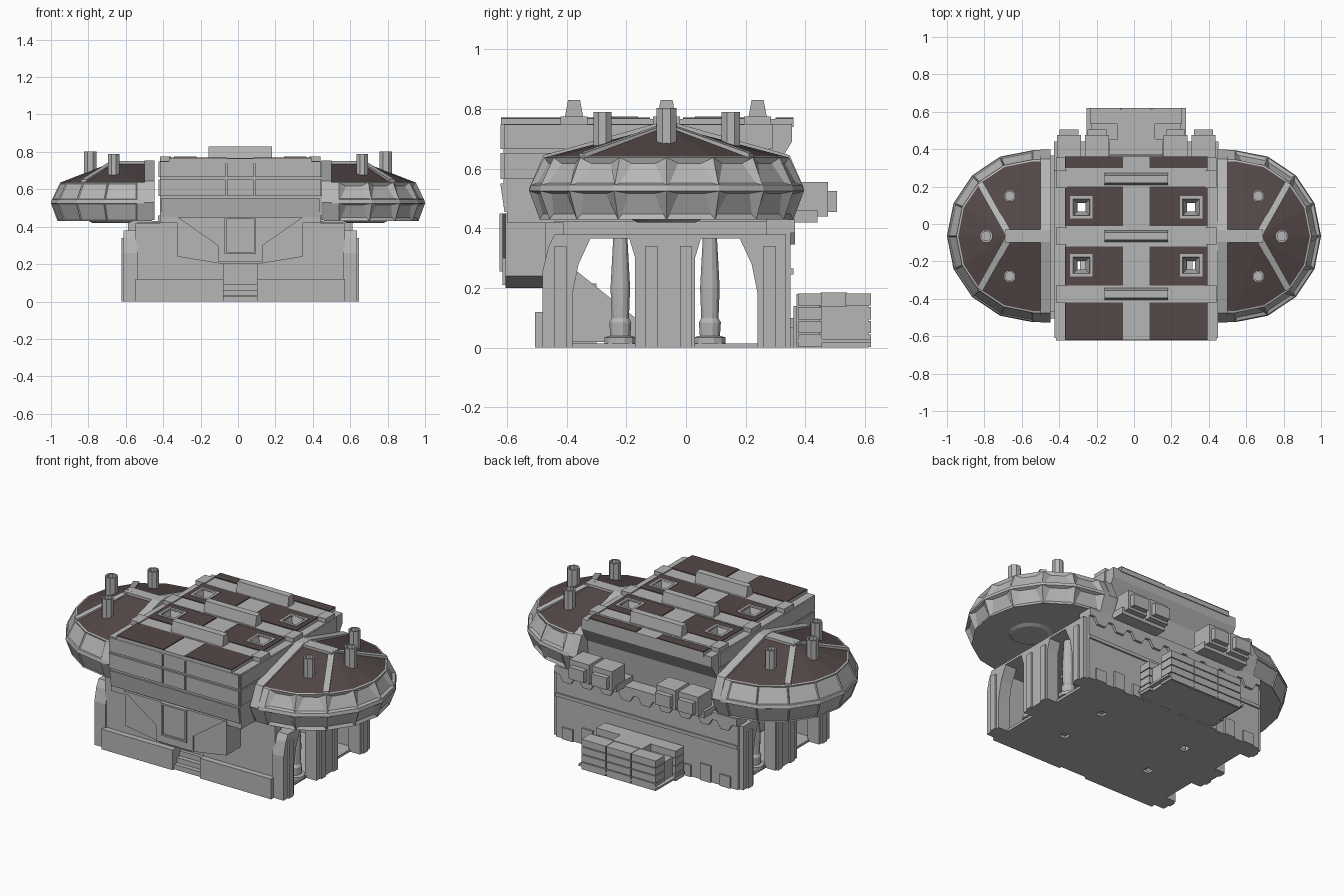
import bpy, bmesh, math
from mathutils import Vector

if "Cube" in bpy.data.objects:
    bpy.data.objects.remove(bpy.data.objects["Cube"])

CX = 0.012          # centre line of the main building
YC = -0.065         # centre line of the side pods


def material(name, rgb):
    m = bpy.data.materials.new(name)
    m.use_nodes = True
    col = (*rgb, 1)
    m.diffuse_color = col
    m.node_tree.nodes["Principled BSDF"].inputs["Base Color"].default_value = col
    return m


GREY = material("light_grey", (0.47, 0.47, 0.47))
BROWN = material("dark_brown", (0.09, 0.065, 0.065))


def finish(name, bm, mats, x=CX):
    bmesh.ops.recalc_face_normals(bm, faces=bm.faces)
    me = bpy.data.meshes.new(name)
    bm.to_mesh(me)
    bm.free()
    for m in mats:
        me.materials.append(m)
    ob = bpy.data.objects.new(name, me)
    ob.location.x = x
    bpy.context.collection.objects.link(ob)
    return ob


def loft(bm, rings):
    vs = [[bm.verts.new(p) for p in r] for r in rings]
    n = len(vs[0])
    for a, b in zip(vs, vs[1:]):
        for i in range(n):
            bm.faces.new((a[i], a[(i + 1) % n], b[(i + 1) % n], b[i]))
    bm.faces.new(vs[0])
    bm.faces.new(vs[-1])


def prism(name, pts, axis, a, b, mat=GREY, x=CX):
    """Extrude a 2D outline along x (outline is y,z) or y (outline is x,z)."""
    bm = bmesh.new()
    put = (lambda p, t: (t, p[0], p[1])) if axis == "x" else (lambda p, t: (p[0], t, p[1]))
    loft(bm, [[put(p, t) for p in pts] for t in (a, b)])
    return finish(name, bm, [mat], x)


def box(name, x0, x1, y0, y1, z0, z1, mat=GREY):
    return prism(name, [(x0, z0), (x1, z0), (x1, z1), (x0, z1)], "y", y0, y1, mat)


def lathe(name, x, y, prof, n=8):
    bm = bmesh.new()
    loft(bm, [[(x + r * math.cos(math.tau * (i + .5) / n),
                y + r * math.sin(math.tau * (i + .5) / n), z) for i in range(n)]
              for r, z in prof])
    return finish(name, bm, [GREY], 0)


def beam(name, a, b, w, h):
    a, b = Vector(a), Vector(b)
    side = (b - a).cross(Vector((0, 0, 1))).normalized() * w / 2
    up = Vector((0, 0, h))
    bm = bmesh.new()
    loft(bm, [[p - side - up, p + side - up, p + side + up, p - side + up] for p in (a, b)])
    return finish(name, bm, [GREY], 0)


# Skylight shafts, used as one hidden cutter
LIGHTS = [(x, y) for x in (-0.293, 0.293) for y in (0.09, -0.22)]
bm = bmesh.new()
for x, y in LIGHTS:
    loft(bm, [[(x + i * s, y + j * s, z) for i, j in ((-1, -1), (1, -1), (1, 1), (-1, 1))]
              for s, z in ((.022, -.1), (.022, .71), (.05, .79))])
cutter = finish("skylight_cutter", bm, [GREY])
cutter.hide_render = True
cutter.hide_set(True)


def pierce(ob):
    mod = ob.modifiers.new("skylights", "BOOLEAN")
    mod.operation = "DIFFERENCE"
    mod.solver = "EXACT"
    mod.object = cutter


# Main body and roof slab
pierce(prism("main_body", [(-.612, .75), (-.612, .55), (-.6, .45), (-.6, .42), (.28, .42),
                           (.30, .6), (.355, .69), (.355, .75)], "x", -.43, .43))
pierce(box("roof_slab", -.38, .38, -.62, .36, .74, .766))
for i, (y0, y1) in enumerate([(.3, .36), (-.01, .2), (-.33, -.12), (-.62, -.42)]):
    for s in (-1, 1):
        x0, x1 = sorted((s * .07, s * .38))
        plate = box("roof_panel", x0, x1, y0, y1, .765, .771, BROWN)
        if i in (1, 2):
            pierce(plate)
for x, y in LIGHTS:
    pierce(box("skylight_frame", x - .06, x + .06, y - .06, y + .06, .763, .775))
for y in (.24, -.065, -.375):
    box("roof_crossbeam", -.43, .43, y - .042, y + .042, .72, .768)
    prism("roof_fin", [(y - .033, .76), (y + .033, .76), (y + .02, .83), (y - .02, .83)],
          "x", -.17, .17)
    for s in (-1, 1):
        box("beam_end", s * .4 - .03, s * .4 + .03, y - .045, y + .045, .74, .775)

# Facade and flank panels
for z0, z1 in ((.565, .652), (.665, .748)):
    for x0, x1 in ((-.428, -.08), (-.07, .07), (.08, .428)):
        box("front_panel", x0, x1, -.622, -.6, z0, z1)
    for s in (-1, 1):
        box("flank_panel", s * .433 - .005, s * .433 + .005, -.61, .29, z0, z1)
prism("front_band", [(-.622, .55), (-.608, .455), (-.59, .455), (-.59, .55)], "x", -.425, .425)

# Lower prow with door
prism("prow", [(-.335, .45), (-.335, .24), (-.09, .2), (.09, .2), (.335, .24), (.335, .45)],
      "y", -.605, -.42)
prism("prow_face", [(-.335, .45), (-.12, .3), (-.12, .21), (.12, .21), (.12, .3), (.335, .45)],
      "y", -.615, -.6)
for s in (-1, 1):
    box("door_jamb", s * .078 - .005, s * .078 + .005, -.624, -.61, .26, .45)
for z in (.26, .445):
    box("door_rail", -.083, .083, -.624, -.61, z - .005, z + .005)

# Lower hall: floor, ceiling, front wall, entrance stairs
for s in (-1, 1):
    x0, x1 = sorted((s * .09, s * .56))
    box("front_plinth", x0, x1, -.505, -.44, 0, .12)
    box("front_wall", x0, x1, -.47, -.41, 0, .42)
    pierce(box("floor", x0, x1, -.44, .34, 0, .015))
pierce(box("floor_middle", -.09, .09, -.3, .34, 0, .015))
pierce(box("ceiling", -.55, .55, -.44, .33, .37, .425))
for i in range(7):
    box("stair", -.09, .09, -.49 + i * .025, -.3, i * .031, i * .031 + .03)
prism("inner_ramp", [(-.42, .02), (-.42, .3), (-.37, .26), (-.17, .1), (-.17, .02)],
      "x", -.3, .3)

# Arched side walls with columns
half = [(.1, 0), (.1, .3), (.08, .366), (-.05, .366), (-.09, .28), (-.11, .18), (-.11, 0)]
arch_a = [(-.27 + y, z) for y, z in reversed(half)]
arch_b = [(.13 - y, z) for y, z in half]
outline = ([(-.48, 0)] + arch_a + arch_b + [(.335, 0), (.335, .38), (-.44, .38),
                                            (-.46, .34), (-.48, .26)])
for s in (-1, 1):
    prism("arched_wall", outline, "x", s * .55, s * .625)
    for y in (-.115, .0, -.42, .28):
        prism("wall_rib", [(y - .02, 0), (y + .02, 0), (y + .02, .34), (y - .02, .34)],
              "x", s * .6, s * .635)
    for y in (-.22, .08):
        lathe("column", CX + s * .52, y, [(.055, .015), (.055, .035), (.035, .04), (.038, .085),
                                          (.03, .1), (.034, .2), (.024, .38)], 12)

# Rear wall with toothed relief
box("rear_wall", -.6, .6, .27, .35, 0, .43)
box("rear_cornice", -.6, .6, .34, .365, .385, .43)
box("rear_belt", -.6, .6, .34, .36, .245, .265)
for i in range(9):
    x = -.52 + i * .13
    prism("rear_tooth", [(x - .05, .385), (x + .05, .385), (x + .025, .345), (x - .025, .345)],
          "y", .34, .365)
    box("rear_buttress", x - .035, x + .035, .34, .36, 0, .1 if i % 2 else .07)

# Equipment boxes on the rear ledge
for s in (-1, 1):
    box("equipment_base", s * .29 - .15, s * .29 + .15, .28, .44, .42, .46)
    for x in (s * .21, s * .36):
        box("equipment_box", x - .065, x + .065, .35, .475, .44, .555)
        box("equipment_cap", x - .05, x + .05, .46, .505, .455, .525)

# Rear annex: stacked slabs with a recessed middle
box("annex_core", -.24, .24, .36, .61, 0, .14)
for i in range(4):
    z = .003 + i * .046
    box("annex_inner_slab", -.262, .262, .375, .455, z, z + .041)
    for x in (-.165, 0, .165):
        box("annex_outer_slab", x - .08, x + .08, .535, .62, z, z + .041)
box("annex_inner_core", -.25, .25, .37, .448, 0, .18)
box("annex_outer_core", -.235, .235, .54, .612, 0, .18)
box("annex_lintel", -.1, .1, .45, .54, .13, .185)
box("annex_skid", -.265, .265, .37, .62, .018, .03)


# Side pods
def pod_ring(s, r, z, n=8):
    pts = [(.46, YC - r)]
    for i in range(n + 1):
        a = math.pi * (i / n - .5)
        pts.append((.54 + r * math.cos(a), YC + r * math.sin(a)))
    pts.append((.46, YC + r))
    return [(s * x, y, z) for x, y in pts]


def pod(s):
    bm = bmesh.new()
    rings = [[bm.verts.new(p) for p in pod_ring(s, r, z)]
             for r, z in ((.425, .43), (.46, .525), (.455, .545), (.41, .637), (.4, .64))]
    bands, n = [], len(rings[0])
    for k, (a, b) in enumerate(zip(rings, rings[1:])):
        for i in range(n - 1):
            f = bm.faces.new((a[i], a[i + 1], b[i + 1], b[i]))
            if k in (0, 2) and 0 < i < n - 2:
                bands.append(f)
    top = rings[-1]
    apex = bm.verts.new((s * .67, YC, .745))
    ridge = bm.verts.new((s * .46, YC, .745))
    roof = [bm.faces.new((top[i], top[i + 1], apex)) for i in range(1, n - 2)]
    roof.append(bm.faces.new((top[0], top[1], apex, ridge)))
    roof.append(bm.faces.new((top[n - 2], top[n - 1], ridge, apex)))
    for f in roof:
        f.material_index = 1
    bm.faces.new(rings[0])
    bm.faces.new([r[0] for r in rings] + [ridge] + [r[-1] for r in reversed(rings)])
    bmesh.ops.recalc_face_normals(bm, faces=bm.faces)
    # panel insets; the glazed pod gets deeper trapezoid windows
    glazed = s > 0
    bmesh.ops.inset_individual(bm, faces=bands, thickness=.02 if glazed else .008,
                               depth=-.014 if glazed else -.005)
    if glazed:
        for f in bands:
            vs = sorted(f.verts, key=lambda v: v.co.z)[2:]
            mid = (vs[0].co + vs[1].co) / 2
            for v in vs:
                v.co = mid + (v.co - mid) * .6
    finish("side_pod", bm, [GREY, BROWN], 0)

    # inner gable frame and roof ribs
    prism("pod_gable", [(YC - .42, .435), (YC - .462, .53), (YC - .412, .645), (YC - .03, .753),
                        (YC + .03, .753), (YC + .412, .645), (YC + .462, .53), (YC + .42, .435)],
          "x", s * .447, s * .5, GREY, 0)
    beam("pod_ridge", (s * .46, YC, .742), (s * .69, YC, .742), .07, .009)
    for t in (-1, 1):
        beam("pod_roof_rib", (s * .665, YC, .742), (s * .825, YC + t * .285, .642), .035, .01)
        lathe("chimney", s * .665, YC + t * .215, [(.033, .64), (.033, .79), (.024, .79), (.024, .77)])
    lathe("chimney", s * .79, YC, [(.036, .66), (.036, .803), (.026, .803), (.026, .78)])
    lathe("pod_hub", s * .68, YC, [(.1, .42), (.13, .435)], 16)


for side in (-1, 1):
    pod(side)
